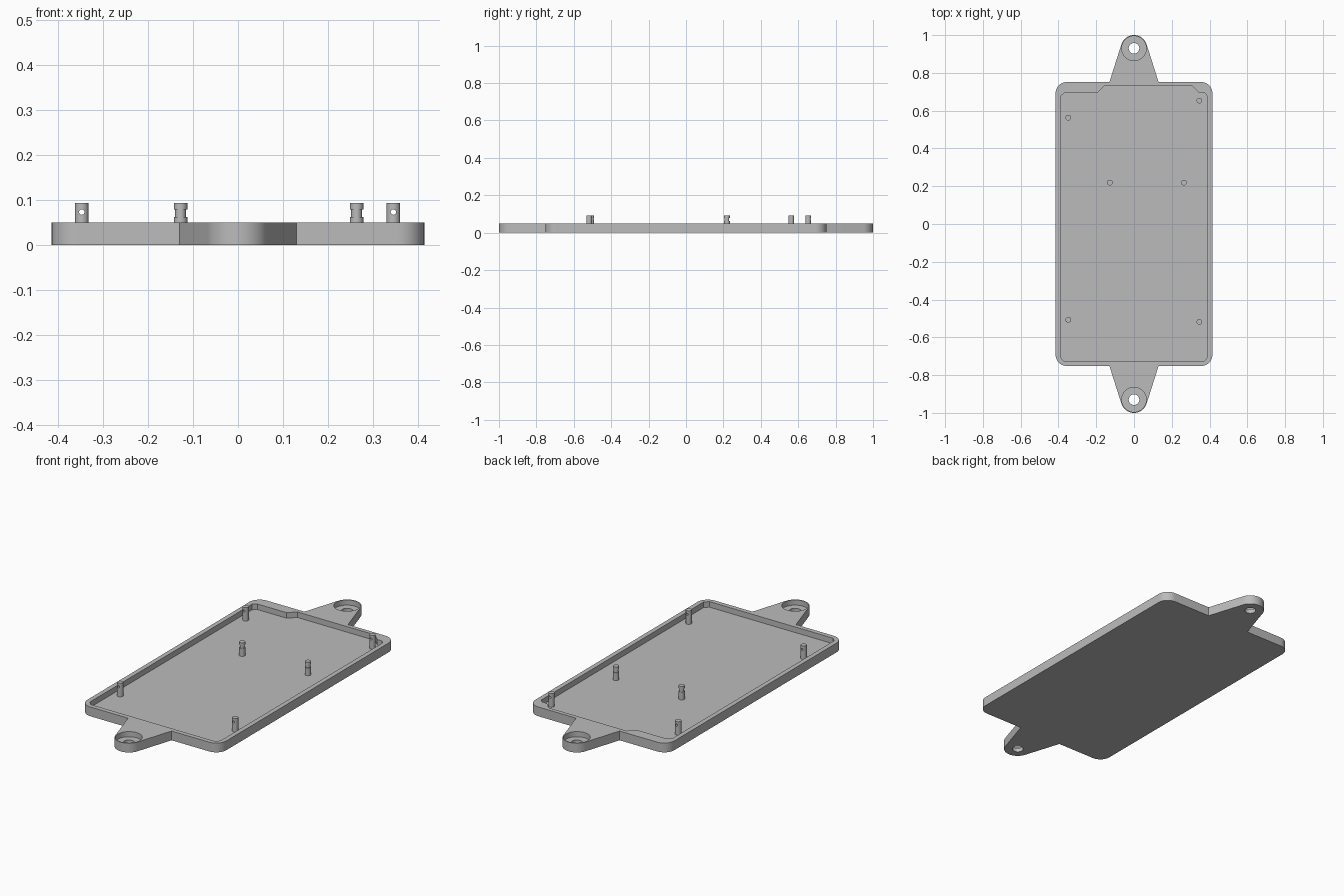
import bpy, bmesh
from math import sin, cos, pi, atan2, acos, hypot
from mathutils import Matrix

if "Cube" in bpy.data.objects:
    bpy.data.objects.remove(bpy.data.objects["Cube"], do_unlink=True)

HEIGHT, FLOOR = 0.05, 0.02
HALF_X, HALF_Y, CORNER = 0.415, 0.752, 0.06
EAR_Y, EAR_R, EAR_BASE = 0.93, 0.07, 0.13

grey = bpy.data.materials.new("plain grey")
grey.use_nodes = True
colour = (0.5, 0.5, 0.5, 1)
grey.diffuse_color = colour
grey.node_tree.nodes["Principled BSDF"].inputs["Base Color"].default_value = colour


def finish(name, bm):
    bmesh.ops.recalc_face_normals(bm, faces=bm.faces)
    mesh = bpy.data.meshes.new(name)
    bm.to_mesh(mesh)
    bm.free()
    mesh.materials.append(grey)
    obj = bpy.data.objects.new(name, mesh)
    bpy.context.collection.objects.link(obj)
    return obj


def prism(name, outline, z0, z1):
    bm = bmesh.new()
    face = bm.faces.new([bm.verts.new((x, y, z0)) for x, y in outline])
    top = bmesh.ops.extrude_face_region(bm, geom=[face])["geom"]
    bmesh.ops.translate(bm, vec=(0, 0, z1 - z0),
                        verts=[v for v in top if isinstance(v, bmesh.types.BMVert)])
    return finish(name, bm)


def arc(cx, cy, r, a0, a1, steps):
    return [(cx + r * cos(a0 + (a1 - a0) * i / steps),
             cy + r * sin(a0 + (a1 - a0) * i / steps)) for i in range(steps + 1)]


def disc(name, x, y, r, z0, z1, sides=48):
    return prism(name, arc(x, y, r, 0, 2 * pi, sides)[:-1], z0, z1)


def cut(target, cutter):
    cutter.hide_render = True
    mod = target.modifiers.new("cut", "BOOLEAN")
    mod.operation, mod.solver, mod.object = "DIFFERENCE", "EXACT", cutter
    bpy.context.view_layer.objects.active = target
    bpy.ops.object.modifier_apply(modifier=mod.name)
    bpy.data.objects.remove(cutter, do_unlink=True)


def smooth(obj):
    bpy.ops.object.select_all(action="DESELECT")
    obj.select_set(True)
    bpy.context.view_layer.objects.active = obj
    bpy.ops.object.shade_smooth_by_angle(angle=0.5)


# Tray outline: right half of the back edge plus tapered ear, then turned half round
dx, dy = EAR_BASE, HALF_Y - EAR_Y
tangent = atan2(dy, dx) + acos(EAR_R / hypot(dx, dy))
half = arc(HALF_X - CORNER, HALF_Y - CORNER, CORNER, 0, pi / 2, 10)
half += [(EAR_BASE, HALF_Y)]
half += arc(0, EAR_Y, EAR_R, tangent, pi - tangent, 28)
half += [(-EAR_BASE, HALF_Y)]
half += arc(CORNER - HALF_X, HALF_Y - CORNER, CORNER, pi / 2, pi, 10)
tray = prism("tray", half + [(-x, -y) for x, y in half], 0, HEIGHT)

# Shallow pocket with chamfered corners and a stepped back edge
pocket = [(-0.39, -0.705), (-0.37, -0.727), (0.37, -0.727), (0.39, -0.705),
          (0.39, 0.675), (0.375, 0.693), (0.345, 0.693), (0.308, 0.73),
          (-0.157, 0.73), (-0.195, 0.693), (-0.37, 0.693), (-0.39, 0.675)]
cut(tray, prism("pocket_cutter", pocket, FLOOR, 0.1))

# Screw hole and counterbore in each ear
for y in (EAR_Y, -EAR_Y):
    cut(tray, disc("counterbore_cutter", 0, y, 0.065, 0.022, 0.1))
    cut(tray, disc("hole_cutter", 0, y, 0.028, -0.1, 0.1))
smooth(tray)


def post(name, x, y, profile):
    """Turned post from (radius, height) pairs."""
    bm = bmesh.new()
    sides, rings = 24, []
    for r, z in profile:
        rings.append([bm.verts.new((px, py, z))
                      for px, py in arc(x, y, r, 0, 2 * pi, sides)[:-1]])
    for low, high in zip(rings, rings[1:]):
        for i in range(sides):
            j = (i + 1) % sides
            bm.faces.new((low[i], low[j], high[j], high[i]))
    bm.faces.new(rings[0][::-1])
    bm.faces.new(rings[-1])
    return finish(name, bm)


R, TOP = 0.015, 0.093

# Corner posts, each drilled front to back
corners = {"back_right": (-0.348, 0.563), "back_left": (0.346, 0.653),
           "front_right": (-0.348, -0.507), "front_left": (0.346, -0.518)}
for place, (x, y) in corners.items():
    peg = post(place + "_post", x, y, [(R, FLOOR - 0.005), (R, TOP)])
    drill = disc("drill_cutter", 0, 0, 0.006, -0.05, 0.05, 20)
    drill.data.transform(Matrix.Translation((x, y, 0.073)) @ Matrix.Rotation(pi / 2, 4, "X"))
    cut(peg, drill)
    smooth(peg)

# Middle posts with a turned groove
NECK = 0.012
grooved = [(R, FLOOR - 0.005), (R, 0.062), (NECK, 0.062), (NECK, 0.079), (R, 0.079), (R, TOP)]
for place, x in (("right", -0.128), ("left", 0.264)):
    smooth(post("middle_" + place + "_post", x, 0.219, grooved))
